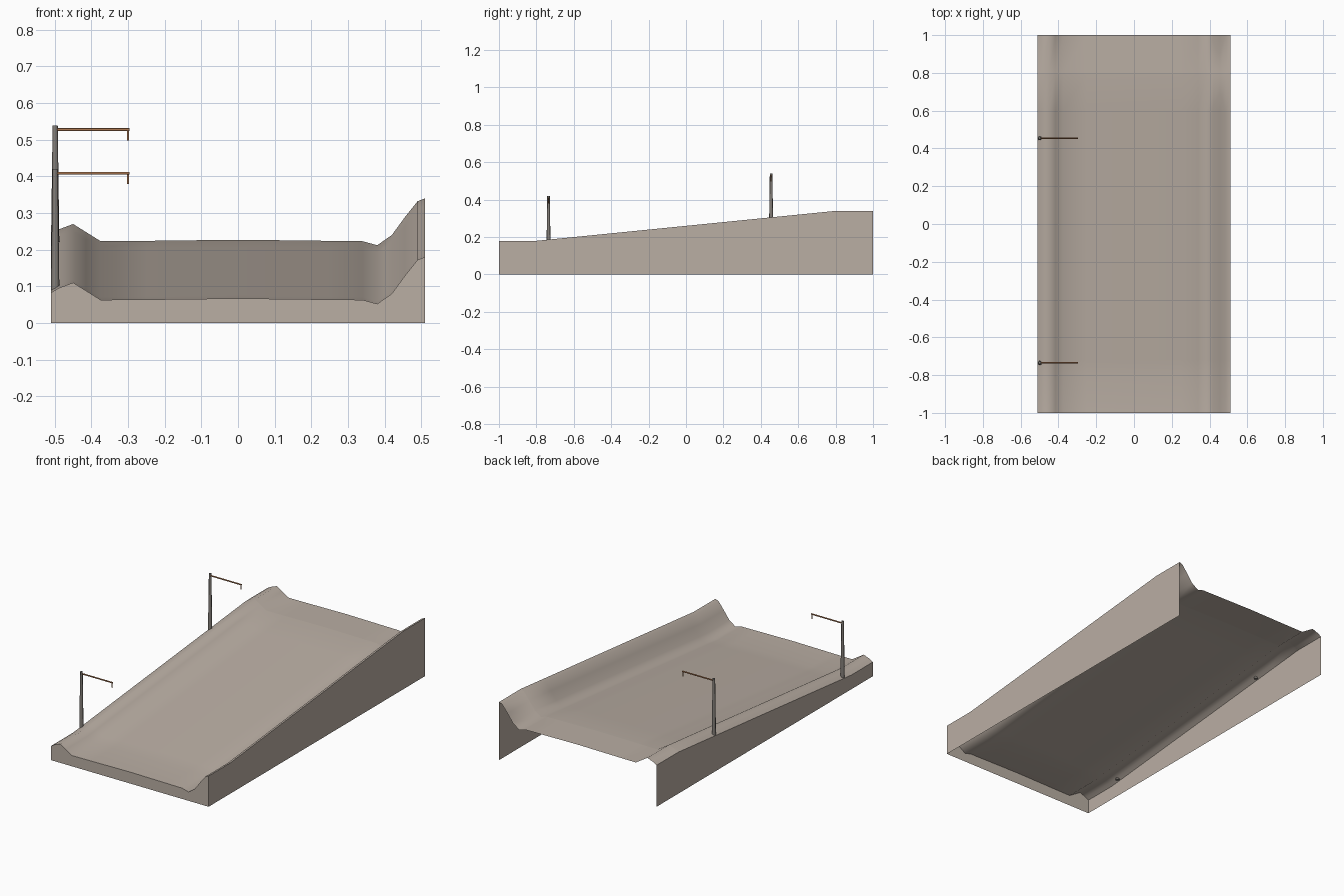
import bpy, bmesh, math
from mathutils import Vector

cube = bpy.data.objects.get("Cube")
if cube:
    bpy.data.objects.remove(cube, do_unlink=True)


def material(name, rgb):
    m = bpy.data.materials.new(name)
    m.use_nodes = True
    m.diffuse_color = (*rgb, 1)
    m.node_tree.nodes["Principled BSDF"].inputs["Base Color"].default_value = (*rgb, 1)
    return m


SAND = material("sandy ground", (0.49, 0.425, 0.37))
STEEL = material("dark grey post", (0.23, 0.21, 0.19))
RUST = material("rusty brown", (0.40, 0.18, 0.08))


def finish(bm, name, mat, angle):
    bmesh.ops.recalc_face_normals(bm, faces=bm.faces)
    return link(bm, name, mat, angle)


def link(bm, name, mat, angle):
    mesh = bpy.data.meshes.new(name)
    bm.to_mesh(mesh)
    bm.free()
    mesh.materials.append(mat)
    obj = bpy.data.objects.new(name, mesh)
    bpy.context.collection.objects.link(obj)
    bpy.ops.object.select_all(action="DESELECT")
    obj.select_set(True)
    bpy.context.view_layer.objects.active = obj
    bpy.ops.object.shade_smooth_by_angle(angle=math.radians(angle))
    return obj


# Cross-section of the sloping ground, from bank to bank
PROFILE = [(-0.51, 0.083), (-0.49, 0.095), (-0.45, 0.11), (-0.415, 0.088),
           (-0.375, 0.063), (-0.25, 0.064), (0, 0.067), (0.25, 0.064),
           (0.34, 0.063), (0.38, 0.052), (0.42, 0.08), (0.455, 0.128),
           (0.49, 0.172), (0.51, 0.18)]
STATIONS = [-1, -0.8, -0.72] + [-0.6 + 0.2 * i for i in range(9)]


def rise(y):
    return 0.1 * (min(max(y, -0.8), 0.8) + 0.8)


# Smooth upper surface
STATIONS[-1] = 1
STATIONS.insert(-1, 0.8)
bm = bmesh.new()
rows = [[bm.verts.new((x, y, z + rise(y))) for x, z in PROFILE] for y in STATIONS]
for a, b in zip(rows, rows[1:]):
    for i in range(len(a) - 1):
        bm.faces.new((a[i], a[i + 1], b[i + 1], b[i]))
link(bm, "ramp_surface", SAND, 60)


# Vertical skirts on the front and both sides; back and underside stay open
def skirt(name, top):
    bm = bmesh.new()
    upper = [bm.verts.new(p) for p in top]
    lower = [bm.verts.new((p[0], p[1], 0)) for p in top]
    for i in range(len(top) - 1):
        bm.faces.new((lower[i], lower[i + 1], upper[i + 1], upper[i]))
    link(bm, name, SAND, 30)


skirt("front_skirt", [(x, -1, z) for x, z in PROFILE])
(rx, rz), (lx, lz) = PROFILE[0], PROFILE[-1]
skirt("left_skirt", [(lx, y, lz + rise(y)) for y in STATIONS])
skirt("right_skirt", [(rx, y, rz + rise(y)) for y in reversed(STATIONS)])


def rod(name, start, end, r1, r2, mat, sides=8):
    start, end = Vector(start), Vector(end)
    axis = end - start
    bm = bmesh.new()
    bmesh.ops.create_cone(bm, cap_ends=True, segments=sides, radius1=r1, radius2=r2,
                          depth=axis.length)
    turn = axis.to_track_quat("Z", "Y").to_matrix()
    bmesh.ops.rotate(bm, verts=bm.verts, matrix=turn)
    bmesh.ops.translate(bm, verts=bm.verts, vec=(start + end) / 2)
    finish(bm, name, mat, 50)


# Two posts, each with an arm and a short hanging end
for label, y in (("front", -0.735), ("back", 0.455)):
    x, base = -0.499, 0.084 + rise(y)
    top = base + 0.33
    rod(label + "_post", (x, y, base), (x, y, top), 0.0115, 0.007, STEEL)
    rod(label + "_arm", (x, y, top - 0.012), (-0.296, y, top - 0.012), 0.004, 0.004, RUST)
    rod(label + "_hanger", (-0.3, y, top - 0.012), (-0.3, y, top - 0.041), 0.003, 0.003, RUST)
